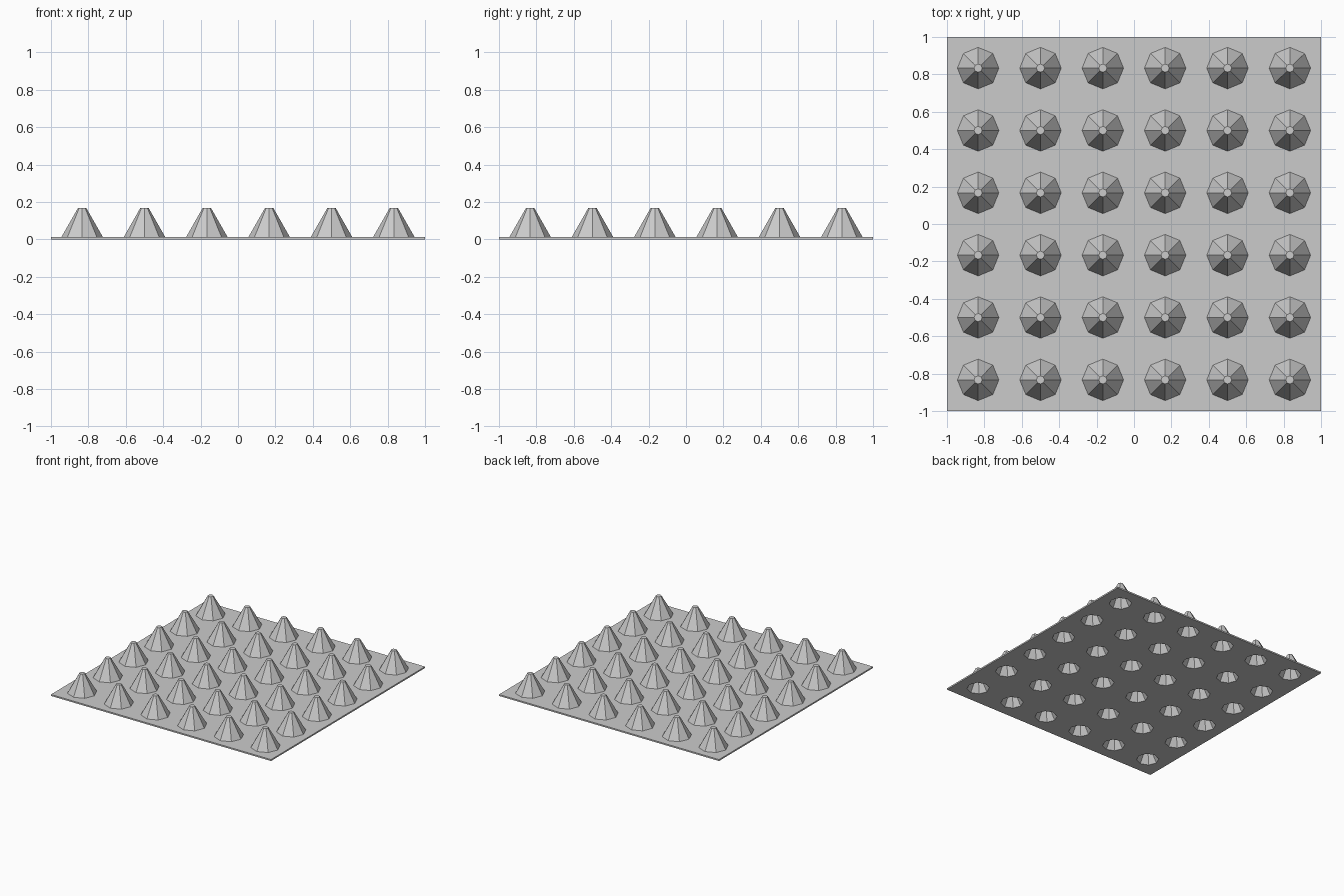
import bpy, bmesh, math

if "Cube" in bpy.data.objects:
    bpy.data.objects.remove(bpy.data.objects["Cube"])

N = 6                      # studs per side
CELL = 2 / N
PLATE_T = 0.012            # sheet thickness
TOP_Z = 0.168

gray = bpy.data.materials.new("light gray")
gray.diffuse_color = (0.6, 0.6, 0.6, 1)
gray.use_nodes = True
gray.node_tree.nodes["Principled BSDF"].inputs["Base Color"].default_value = gray.diffuse_color

bm = bmesh.new()


def ring(cx, cy, r, z, square=False):
    """Eight points: an octagon, or a square with edge midpoints."""
    pts = []
    for i in range(8):
        a = i * math.pi / 4
        x, y = math.cos(a), math.sin(a)
        if square:
            m = max(abs(x), abs(y))
            x, y = x / m, y / m
        pts.append(bm.verts.new((cx + r * x, cy + r * y, z)))
    return pts


def skin(rings):
    """Join successive rings with quads and cap the last one."""
    for a, b in zip(rings, rings[1:]):
        for i in range(8):
            j = (i + 1) % 8
            bm.faces.new((a[i], a[j], b[j], b[i]))
    bm.faces.new(rings[-1])


for row in range(N):
    for col in range(N):
        cx = -1 + CELL * (col + 0.5)
        cy = -1 + CELL * (row + 0.5)
        # upper sheet and outer cone
        skin([ring(cx, cy, CELL / 2, PLATE_T, True),
              ring(cx, cy, 0.111, PLATE_T),
              ring(cx, cy, 0.022, TOP_Z)])
        # lower sheet and hollow inside the cone
        skin([ring(cx, cy, CELL / 2, 0, True),
              ring(cx, cy, 0.085, 0),
              ring(cx, cy, 0.012, 0.135)])

# weld cells, then close the sheet's outer edge
bmesh.ops.remove_doubles(bm, verts=bm.verts, dist=0.0005)
border = [e for e in bm.edges if e.is_boundary]
bmesh.ops.bridge_loops(bm, edges=border)
bmesh.ops.recalc_face_normals(bm, faces=bm.faces)

mesh = bpy.data.meshes.new("studded_sheet")
bm.to_mesh(mesh)
bm.free()
mesh.materials.append(gray)
sheet = bpy.data.objects.new("studded_sheet", mesh)
bpy.context.collection.objects.link(sheet)
